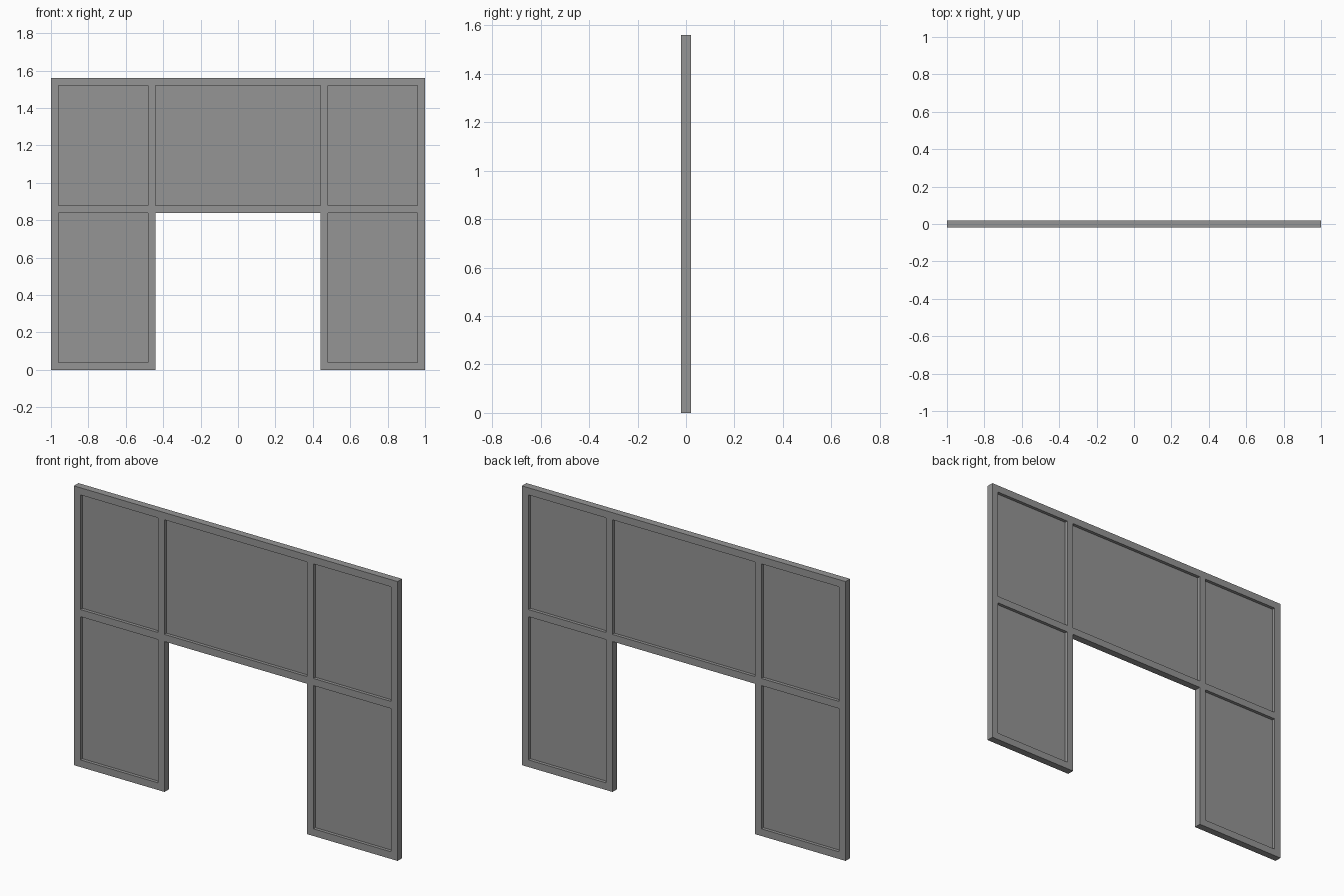
import bpy, bmesh

if "Cube" in bpy.data.objects:
    bpy.data.objects.remove(bpy.data.objects["Cube"])

HALF = 0.02        # half thickness of the frame
RECESS = 0.018     # depth of the panels below the frame face
XS = [-1, -0.96, -0.48, -0.44, 0.44, 0.48, 0.96, 1]
ZS = [0, 0.04, 0.84, 0.88, 1.52, 1.56]

bm = bmesh.new()
verts = [[bm.verts.new((x, -HALF, z)) for z in ZS] for x in XS]

# Front face grid, leaving out the doorway
panels = []
for i in range(len(XS) - 1):
    for j in range(len(ZS) - 1):
        if i == 3 and j < 2:
            continue
        f = bm.faces.new((verts[i][j], verts[i + 1][j],
                          verts[i + 1][j + 1], verts[i][j + 1]))
        if i % 2 and j % 2:
            panels.append(f)

# Outer rim, extruded back to the centre plane
rim = [e for e in bm.edges if e.is_boundary]
geom = bmesh.ops.extrude_edge_only(bm, edges=rim)["geom"]
for v in geom:
    if isinstance(v, bmesh.types.BMVert):
        v.co.y = 0

# Recessed panels
geom = bmesh.ops.extrude_face_region(bm, geom=panels)["geom"]
for v in geom:
    if isinstance(v, bmesh.types.BMVert):
        v.co.y = -HALF + RECESS
bmesh.ops.delete(bm, geom=[f for f in panels if f.is_valid], context='FACES_ONLY')
bmesh.ops.delete(bm, geom=[v for v in bm.verts if not v.link_faces], context='VERTS')
bmesh.ops.recalc_face_normals(bm, faces=bm.faces)

# The open half shell must face outwards
if sum(f.normal.y * f.calc_area() for f in bm.faces) > 0:
    bmesh.ops.reverse_faces(bm, faces=bm.faces)

mesh = bpy.data.meshes.new("panelled_doorway_wall")
bm.to_mesh(mesh)
bm.free()
wall = bpy.data.objects.new("panelled_doorway_wall", mesh)
bpy.context.collection.objects.link(wall)

# Dark grey finish
grey = bpy.data.materials.new("dark_grey")
grey.diffuse_color = (0.3, 0.3, 0.3, 1)
grey.use_nodes = True
grey.node_tree.nodes["Principled BSDF"].inputs["Base Color"].default_value = grey.diffuse_color
mesh.materials.append(grey)

# Back half
mirror = wall.modifiers.new("back_half", 'MIRROR')
mirror.use_axis = (False, True, False)
mirror.use_clip = True
